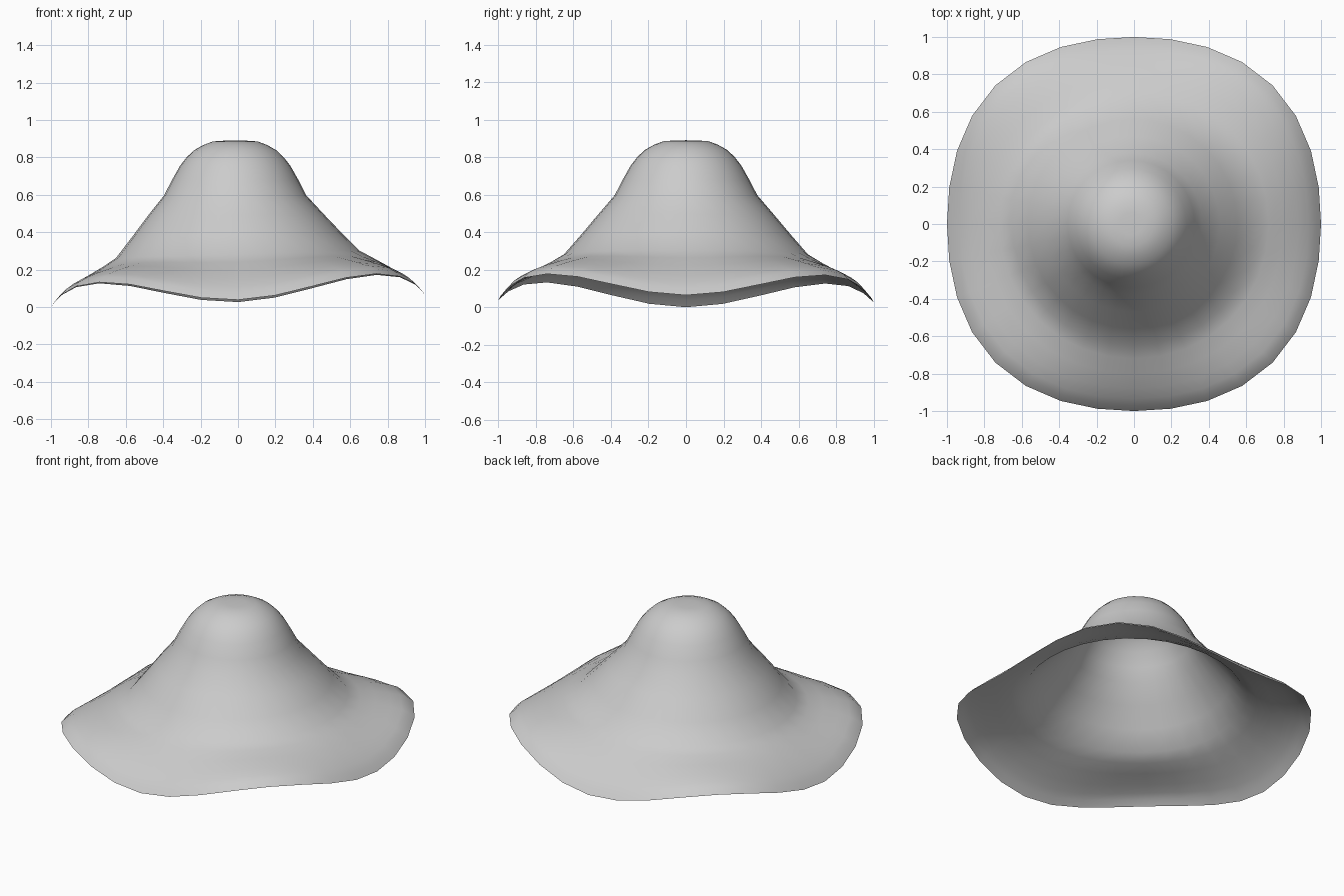
import bpy, bmesh
from math import sin, cos, pi

if "Cube" in bpy.data.objects:
    bpy.data.objects.remove(bpy.data.objects["Cube"])

SEG = 32
# Profile rings: radius, height, brim wave weight, sideways tilt
RINGS = [
    (0.06, 0.889, 0, 0), (0.12, 0.885, 0, 0), (0.17, 0.866, 0, 0),
    (0.22, 0.838, 0, 0), (0.26, 0.80, 0, 0), (0.295, 0.755, 0, 0),
    (0.34, 0.675, 0, 0), (0.38, 0.597, 0, 0), (0.47, 0.492, 0, 0.004),
    (0.56, 0.385, 0, 0.012), (0.65, 0.283, 0.02, 0.02), (0.72, 0.247, 0.12, 0.024),
    (0.80, 0.215, 0.35, 0.026), (0.88, 0.180, 0.6, 0.028),
    (0.935, 0.150, 0.8, 0.030), (0.97, 0.125, 0.93, 0.031), (1.0, 0.092, 1.0, 0.032),
]

bm = bmesh.new()
apex = bm.verts.new((-0.015, 0, 0.89))
loops = []
for r, z, wave, tilt in RINGS:
    shift = -0.015 * max(0, min(1, (0.7 - r) / 0.3))
    loop = []
    for i in range(SEG):
        a = 2 * pi * i / SEG
        # Brim droops on the axes and lifts and widens at the diagonals
        rr = r * (1 + wave * 0.024 * (1 - cos(4 * a)))
        zz = z - 0.06 * wave * cos(4 * a) + tilt * cos(a) - 0.006 * wave * sin(a) * abs(sin(a))
        loop.append(bm.verts.new((rr * cos(a) + shift, rr * sin(a), zz)))
    loops.append(loop)

for i in range(SEG):
    j = (i + 1) % SEG
    bm.faces.new((apex, loops[0][i], loops[0][j]))
    for inner, outer in zip(loops, loops[1:]):
        bm.faces.new((inner[i], outer[i], outer[j], inner[j]))

# Hat: one thin open sheet
mesh = bpy.data.meshes.new("floppy_hat")
bm.to_mesh(mesh)
bm.free()
for p in mesh.polygons:
    p.use_smooth = True
hat = bpy.data.objects.new("floppy_hat", mesh)
bpy.context.collection.objects.link(hat)
